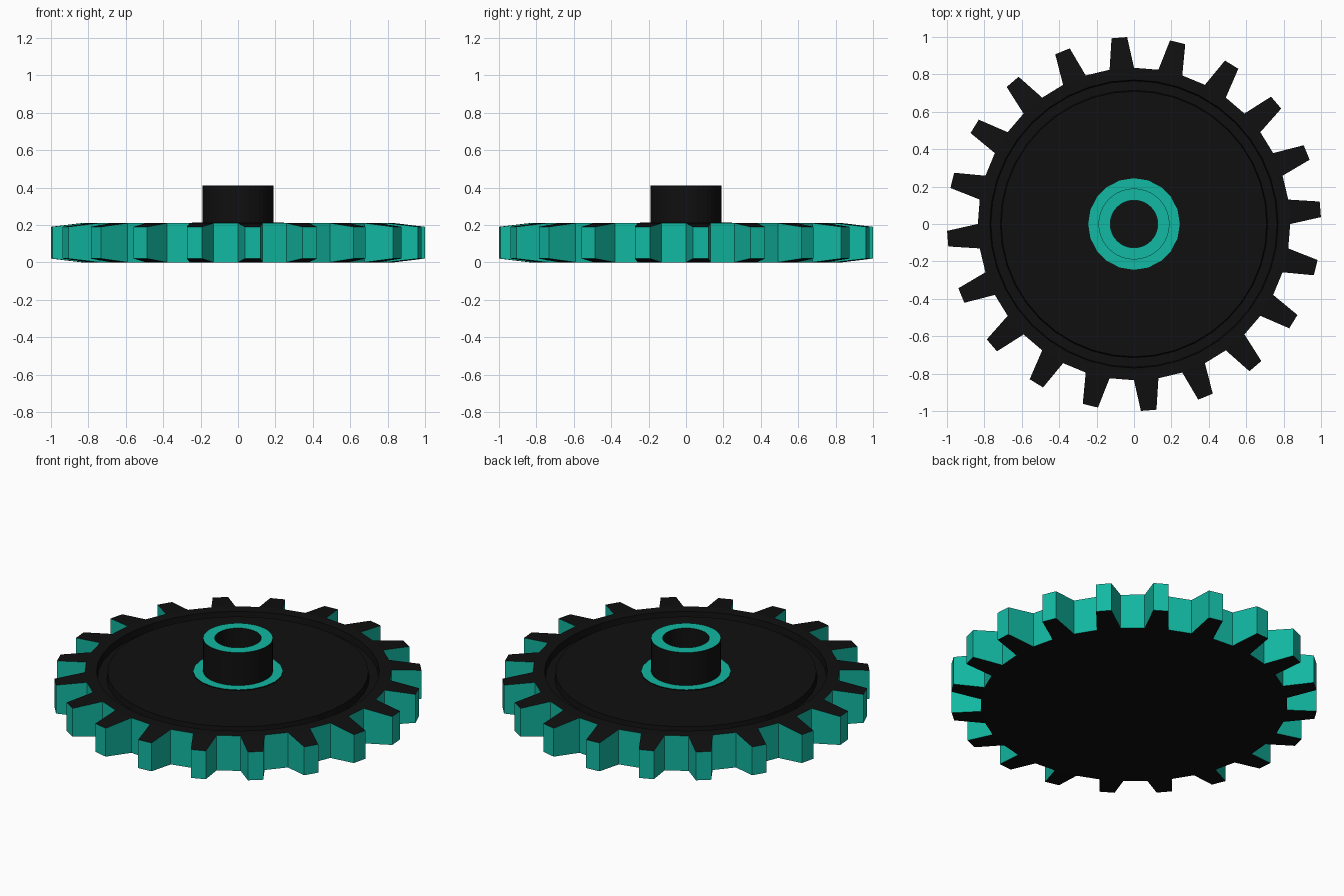
import bpy, bmesh
from math import sin, cos, radians

if "Cube" in bpy.data.objects:
    bpy.data.objects.remove(bpy.data.objects["Cube"])

TEETH = 20
STEP = 360 / TEETH
ROOT, TIP = 0.835, 1.0
TOP = 0.21


def material(name, color):
    m = bpy.data.materials.new(name)
    m.diffuse_color = color
    m.use_nodes = True
    m.node_tree.nodes["Principled BSDF"].inputs["Base Color"].default_value = m.diffuse_color
    return m


BLACK = material("black", (0.005, 0.005, 0.005, 1))
TEAL = material("teal", (0.006, 0.48, 0.36, 1))


def ring(bm, r, z, n):
    return [bm.verts.new((r * cos(radians(360 * i / n)), r * sin(radians(360 * i / n)), z))
            for i in range(n)]


def bridge(bm, a, b, mat=0):
    n = len(a)
    for i in range(n):
        j = (i + 1) % n
        bm.faces.new((a[i], a[j], b[j], b[i])).material_index = mat


def finish(bm, name):
    bmesh.ops.recalc_face_normals(bm, faces=bm.faces)
    me = bpy.data.meshes.new(name)
    bm.to_mesh(me)
    bm.free()
    me.materials.append(BLACK)
    me.materials.append(TEAL)
    ob = bpy.data.objects.new(name, me)
    bpy.context.collection.objects.link(ob)
    return ob


def polar(bm, r, deg, z):
    return bm.verts.new((r * cos(radians(deg)), r * sin(radians(deg)), z))


# Gear body: toothed rim, grooved upper face, flat underside
bm = bmesh.new()
n = TEETH * 2
low = ring(bm, ROOT, 0, n)
high = ring(bm, ROOT, TOP, n)
bm.faces.new(low)
for i in range(n):
    j = (i + 1) % n
    a, b, c, d = low[i], low[j], high[j], high[i]
    if i % 2:                                   # valley between teeth
        bm.faces.new((a, b, c, d)).material_index = 1
        continue
    mid = (i / 2 + 0.25) * STEP                 # tapered tooth
    e, f, g, h = [polar(bm, TIP, mid + s * 2.4, z)
                  for s, z in ((-1, 0.02), (1, 0.02), (1, 0.19), (-1, 0.19))]
    for quad, mat in (((e, f, g, h), 1), ((a, e, h, d), 1), ((f, b, c, g), 1),
                      ((d, h, g, c), 0), ((a, b, f, e), 0)):
        bm.faces.new(quad).material_index = mat
prev = high
for r, z in ((0.77, TOP), (0.765, 0.17), (0.715, 0.17), (0.71, TOP - 0.003)):
    cur = ring(bm, r, z, n)
    bridge(bm, prev, cur)
    prev = cur
bm.faces.new(prev)
finish(bm, "gear_body")


def collar(name, r_in, r_out, z0, z1, sides):
    """Ring with black walls and a teal top."""
    bm = bmesh.new()
    loops = [ring(bm, r, z, sides) for r, z in
             ((r_out, z0), (r_out, z1), (r_in, z1), (r_in, z0))]
    for k in range(4):
        bridge(bm, loops[k], loops[(k + 1) % 4], 1 if k == 1 else 0)
    return finish(bm, name)


# Flat washer and hollow hub
collar("washer", 0.185, 0.245, TOP - 0.02, TOP + 0.002, 20)
collar("hub", 0.127, 0.19, TOP - 0.02, 0.41, 40)
